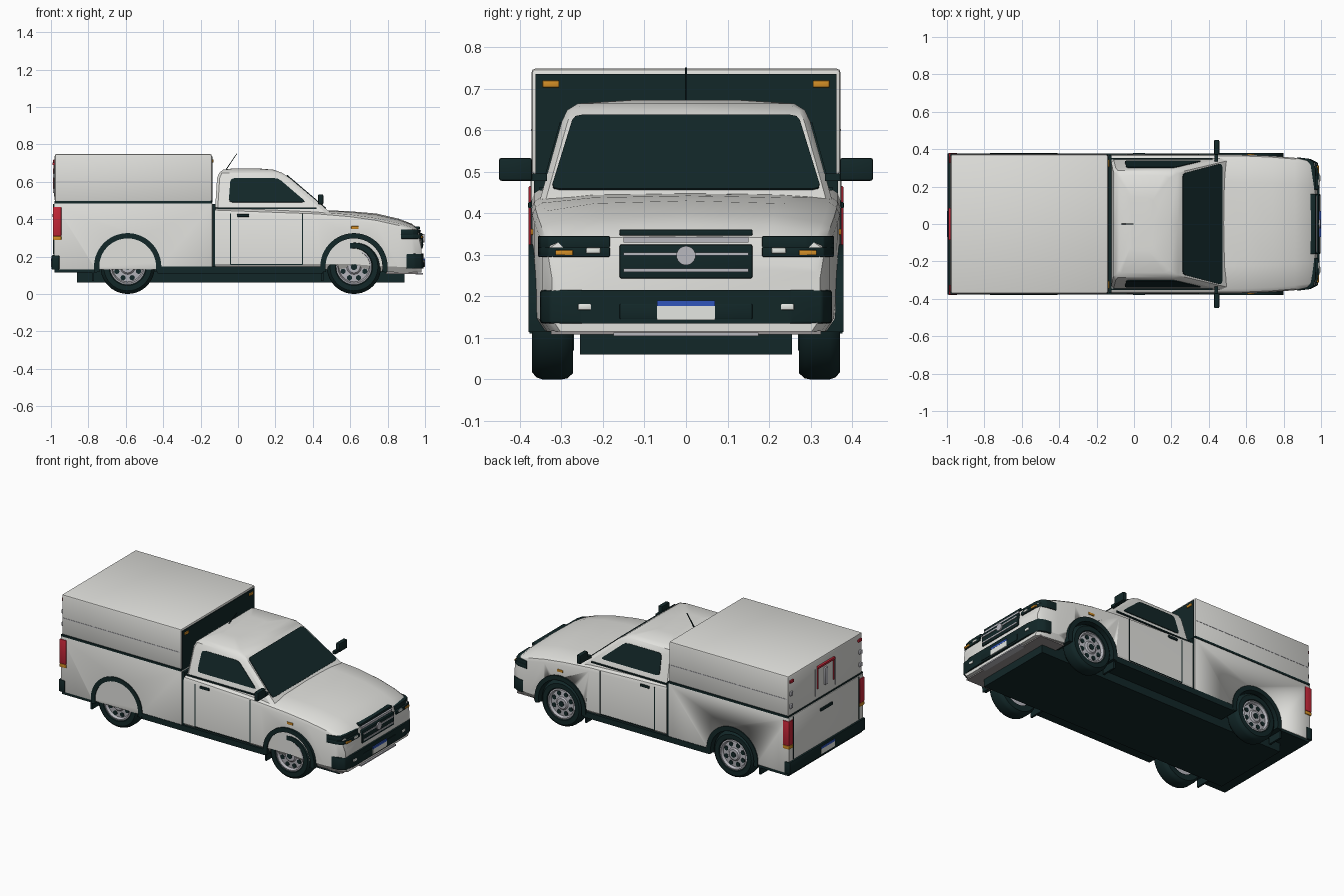
import bpy, bmesh, math
from mathutils import Vector, Matrix

cube = bpy.data.objects.get("Cube")
if cube:
    bpy.data.objects.remove(cube, do_unlink=True)


def material(name, rgb, rough=0.6):
    m = bpy.data.materials.new(name)
    m.use_nodes = True
    m.diffuse_color = (*rgb, 1)
    node = next(n for n in m.node_tree.nodes if n.type == "BSDF_PRINCIPLED")
    node.inputs["Base Color"].default_value = (*rgb, 1)
    node.inputs["Roughness"].default_value = rough
    return m


WHITE = material("white paint", (0.75, 0.75, 0.72))
DARK = material("dark trim", (0.006, 0.02, 0.021))
SILVER = material("silver", (0.48, 0.48, 0.52))
LAMP = material("lamp white", (0.8, 0.82, 0.78))
ORANGE = material("orange lamp", (0.65, 0.27, 0.02))
RED = material("red lamp", (0.55, 0.02, 0.04))
BLUE = material("plate blue", (0.03, 0.09, 0.5))
GREY = material("underbody grey", (0.3, 0.28, 0.28))


def finish(name, bm, mat, mirror=False, bevel=0.0, segments=2):
    if bevel:
        bmesh.ops.bevel(bm, geom=bm.edges[:], offset=bevel, segments=segments,
                        affect="EDGES", profile=0.5)
    if mirror:
        copy = bmesh.ops.duplicate(bm, geom=bm.verts[:] + bm.edges[:] + bm.faces[:])
        for v in copy["geom"]:
            if isinstance(v, bmesh.types.BMVert):
                v.co.y = -v.co.y
    bmesh.ops.recalc_face_normals(bm, faces=bm.faces[:])
    mesh = bpy.data.meshes.new(name)
    bm.to_mesh(mesh)
    bm.free()
    mesh.materials.append(mat)
    ob = bpy.data.objects.new(name, mesh)
    bpy.context.collection.objects.link(ob)
    bpy.ops.object.select_all(action="DESELECT")
    ob.select_set(True)
    bpy.context.view_layer.objects.active = ob
    bpy.ops.object.shade_smooth_by_angle(angle=math.radians(32))
    return ob


def loft(name, mat, rings, closed=False, **kw):
    """Skin matching rings of points; cap the ends unless closed."""
    bm = bmesh.new()
    rows = [[bm.verts.new(p) for p in ring] for ring in rings]
    pairs = list(zip(rows, rows[1:] + rows[:1])) if closed else list(zip(rows, rows[1:]))
    for a, b in pairs:
        for i in range(len(a)):
            j = (i + 1) % len(a)
            bm.faces.new((a[i], a[j], b[j], b[i]))
    if not closed:
        bm.faces.new(rows[0])
        bm.faces.new(rows[-1])
    return finish(name, bm, mat, **kw)


def prism(name, mat, outline, axis, lo, hi, **kw):
    """Extrude a 2D outline along an axis."""
    def place(p, d):
        q = list(p)
        q.insert("xyz".index(axis), d)
        return q
    return loft(name, mat, [[place(p, d) for p in outline] for d in (lo, hi)], **kw)


def box(name, mat, x, y, z, **kw):
    outline = [(x[0], y[0]), (x[1], y[0]), (x[1], y[1]), (x[0], y[1])]
    return prism(name, mat, outline, "z", z[0], z[1], **kw)


def circle(cx, cz, r, n=32, start=0.0, sweep=math.tau):
    return [(cx + r * math.cos(start + sweep * i / n), cz + r * math.sin(start + sweep * i / n))
            for i in range(n)]


def plate(name, mat, corners, normal, radius=0.02, thick=0.006, **kw):
    """Thin rounded panel lying on a slanted surface."""
    pts = [Vector(c) for c in corners]
    n = Vector(normal).normalized() * thick
    ring = []
    for i, p in enumerate(pts):
        a = p + (pts[i - 1] - p).normalized() * radius
        b = p + (pts[(i + 1) % len(pts)] - p).normalized() * radius
        ring += [a, (a + b + 2 * p) / 4, b]
    return loft(name, mat, [[p - n * 0.3 for p in ring], [p + n * 0.7 for p in ring]], **kw)


def cut_arches(ob):
    for wx in WHEELS:
        cutter = prism("arch_cutter", DARK, circle(wx, HUB, 0.176, 48), "y", 0.24, 0.5, mirror=True)
        cutter.hide_render = True
        mod = ob.modifiers.new("arch", "BOOLEAN")
        mod.object, mod.operation, mod.solver = cutter, "DIFFERENCE", "EXACT"
        bpy.context.view_layer.objects.active = ob
        bpy.ops.object.modifier_apply(modifier=mod.name)
        bpy.data.objects.remove(cutter, do_unlink=True)


WHEELS, HUB = (-0.59, 0.62), 0.145

# Front body with bonnet: x, half width, bottom, shoulder height, centre height
stations = [(-0.122, 0.372, 0.13, 0.46, 0.462), (0.42, 0.372, 0.13, 0.44, 0.45),
            (0.60, 0.37, 0.13, 0.425, 0.442), (0.74, 0.364, 0.12, 0.405, 0.43),
            (0.86, 0.354, 0.115, 0.378, 0.402), (0.93, 0.345, 0.115, 0.355, 0.375),
            (0.967, 0.332, 0.115, 0.33, 0.345), (0.982, 0.322, 0.115, 0.27, 0.28)]
rings = []
for x, w, zb, zs, zt in stations:
    half = [(w - 0.02, zb), (w, zb + 0.03), (w, zs - 0.03), (w - 0.007, zs - 0.012), (w - 0.025, zs),
            (w * 0.6, zs + (zt - zs) * 0.75)]
    rings.append([(x, y, z) for y, z in half] + [(x, 0, zt)]
                 + [(x, -y, z) for y, z in reversed(half)])
cut_arches(loft("front_body", WHITE, rings))

# Cargo bed and canopy
cut_arches(box("cargo_bed", WHITE, (-0.985, -0.136), (-0.374, 0.374), (0.13, 0.486), bevel=0.006))
box("canopy", WHITE, (-0.98, -0.14), (-0.372, 0.372), (0.492, 0.748), bevel=0.01)
box("canopy_crease", SILVER, (-0.97, -0.15), (0.368, 0.3735), (0.598, 0.602), mirror=True)
box("canopy_seal", DARK, (-0.98, -0.138), (-0.376, 0.376), (0.483, 0.496))
box("cab_gap", DARK, (-0.14, -0.12), (-0.366, 0.366), (0.14, 0.48))
box("canopy_front_seal", DARK, (-0.146, -0.136), (-0.362, 0.362), (0.49, 0.735))
box("canopy_marker", ORANGE, (-0.142, -0.13), (0.305, 0.345), (0.703, 0.719), mirror=True, bevel=0.002)

# Cab
rings = []
for z, x0, x1, y in [(0.43, -0.124, 0.50, 0.352), (0.62, -0.112, 0.277, 0.299),
                     (0.648, -0.1, 0.235, 0.286), (0.664, -0.08, 0.19, 0.26), (0.672, -0.02, 0.1, 0.14)]:
    c = 0.014
    half = [(x0 + c, y), (x1 - 2 * c, y), (x1, y - c), (x1, 0)]
    rings.append([(x0, 0, z), (x0, y - c, z)] + [(a, b, z) for a, b in half]
                 + [(a, -b, z) for a, b in reversed(half[:3])] + [(x0, -y + c, z)])
loft("cab", WHITE, rings)


def screen(y, z):
    return (0.50 - (z - 0.43) * 1.174, y, z)


def side(x, z):
    return (x, 0.352 - (z - 0.43) * 0.279, z)


plate("windscreen", DARK, [screen(-0.325, 0.456), screen(0.325, 0.456),
                           screen(0.27, 0.634), screen(-0.27, 0.634)], (1, 0, 1.174))
plate("side_window", DARK, [side(-0.05, 0.49), side(0.365, 0.49), side(0.215, 0.618),
                            side(-0.04, 0.618)], (0, 1, 0.279), mirror=True)
box("belt_line", DARK, (-0.12, 0.42), (0.345, 0.353), (0.455, 0.463), mirror=True)
aerial = [(-0.07, 0.66), (-0.064, 0.66), (-0.004, 0.75), (-0.008, 0.75)]
prism("aerial", DARK, aerial, "y", -0.003, 0.003)

# Doors
for x in (-0.04, 0.345):
    box("door_seam", DARK, (x - 0.003, x + 0.003), (0.37, 0.3738), (0.157, 0.43), mirror=True)
box("door_bottom_seam", DARK, (-0.04, 0.345), (0.37, 0.3738), (0.154, 0.159), mirror=True)
box("door_handle", DARK, (-0.005, 0.06), (0.365, 0.38), (0.412, 0.427), mirror=True, bevel=0.003)
box("side_marker", ORANGE, (0.605, 0.645), (0.36, 0.374), (0.348, 0.362), mirror=True, bevel=0.002)
box("mirror", DARK, (0.428, 0.456), (0.37, 0.45), (0.478, 0.533), mirror=True, bevel=0.006)
box("mirror_arm", DARK, (0.43, 0.45), (0.335, 0.38), (0.478, 0.495), mirror=True)

# Underbody, sills and mud flaps
box("chassis", DARK, (-0.86, 0.89), (-0.255, 0.255), (0.06, 0.14))
box("rear_floor", DARK, (-0.98, -0.76), (-0.37, 0.37), (0.115, 0.14))
box("sill", DARK, (-0.43, 0.455), (0.25, 0.377), (0.11, 0.146), mirror=True)
box("front_floor", GREY, (0.79, 0.96), (-0.325, 0.325), (0.108, 0.118))
for x in (-0.775, 0.45):
    box("mud_flap", DARK, (x - 0.006, x + 0.006), (0.27, 0.365), (0.07, 0.16), mirror=True)

# Wheels and arches
tyre = [(0.092, 0.275), (0.13, 0.272), (0.142, 0.285), (0.145, 0.3), (0.145, 0.345),
        (0.14, 0.36), (0.128, 0.37), (0.1, 0.37), (0.092, 0.362)]
rim = [(0.0, 0.29), (0.095, 0.29), (0.095, 0.366), (0.087, 0.368), (0.08, 0.352),
       (0.04, 0.356), (0.032, 0.364), (0.001, 0.366)]
for wx, where in zip(WHEELS, ("rear", "front")):
    def lathe(name, mat, profile, n=40):
        ring = [[(wx + max(r, 0.001) * math.cos(a), y, HUB + max(r, 0.001) * math.sin(a))
                 for r, y in profile] for a in (math.tau * i / n for i in range(n))]
        loft(name, mat, ring, closed=True, mirror=True)
    lathe(where + "_tyres", DARK, tyre)
    lathe(where + "_rims", SILVER, rim)
    for k in range(8):
        a = math.tau * (k + 0.5) / 8
        hole = circle(wx + 0.063 * math.cos(a), HUB + 0.063 * math.sin(a), 0.014, 12)
        prism(where + "_rim_hole", DARK, hole, "y", 0.35, 0.357, mirror=True)
    prism(where + "_hub_cap", DARK, circle(wx, HUB, 0.017, 16), "y", 0.36, 0.369, mirror=True)
    # arch liner: an open band over the wheel, and a closing wall behind it
    start, sweep = math.radians(-10), math.radians(200)
    arc = [circle(wx, HUB, r, 32, start, sweep * 32 / 31) for r in (0.152, 0.18)]
    prism(where + "_arch", DARK, arc[0] + arc[1][::-1], "y", 0.24, 0.379, mirror=True)
    prism(where + "_arch_wall", DARK, circle(wx, HUB, 0.176, 32, start, sweep * 32 / 31),
          "y", 0.235, 0.245, mirror=True)

# Front bumper
nose = [(0.90, 0.352), (0.945, 0.347), (0.983, 0.328), (0.993, 0.25)]
nose += [(x, -y) for x, y in reversed(nose)]
prism("front_bumper", DARK, nose, "z", 0.135, 0.215, bevel=0.006)
box("bumper_intake", DARK, (0.98, 0.996), (-0.16, 0.16), (0.145, 0.182), bevel=0.003)
box("fog_lamp", LAMP, (0.98, 0.997), (0.228, 0.26), (0.167, 0.182), mirror=True, bevel=0.003)
box("lower_strip", SILVER, (0.95, 0.99), (-0.175, 0.175), (0.105, 0.113))
box("front_plate", LAMP, (0.99, 0.999), (-0.07, 0.07), (0.143, 0.177))
box("front_plate_band", BLUE, (0.99, 1.0), (-0.07, 0.07), (0.177, 0.19))

# Grille and headlamps
box("grille", DARK, (0.94, 0.988), (-0.16, 0.16), (0.243, 0.325), bevel=0.005)
for z in (0.263, 0.302):
    box("grille_bar", SILVER, (0.97, 0.992), (-0.15, 0.15), (z - 0.004, z + 0.004))
prism("grille_disc", SILVER, circle(0, 0.298, 0.023, 24), "x", 0.97, 0.996)
box("grille_top_strip", SILVER, (0.93, 0.978), (-0.15, 0.15), (0.329, 0.343))
box("bonnet_edge", DARK, (0.925, 0.972), (-0.16, 0.16), (0.346, 0.361), bevel=0.003)
lamp = [(0.87, 0.357), (0.935, 0.349), (0.972, 0.332), (0.984, 0.29), (0.986, 0.183), (0.93, 0.183)]
prism("headlamp", DARK, lamp, "z", 0.295, 0.318, mirror=True, bevel=0.003)
upper = [(x - 0.012 * (x > 0.94), y) for x, y in lamp]
prism("headlamp_upper", DARK, upper, "z", 0.315, 0.345, mirror=True, bevel=0.003)
box("indicator", ORANGE, (0.96, 0.988), (0.272, 0.314), (0.299, 0.311), mirror=True, bevel=0.002)
box("headlamp_bulb", LAMP, (0.96, 0.989), (0.206, 0.24), (0.303, 0.317), mirror=True, bevel=0.003)

# Tail: lamps, tailgate, bumper and canopy hatch
box("tail_lamp", RED, (-0.99, -0.945), (0.335, 0.379), (0.31, 0.465), mirror=True, bevel=0.003)
box("tail_indicator", ORANGE, (-0.99, -0.945), (0.335, 0.379), (0.288, 0.309), mirror=True, bevel=0.003)
box("rear_bumper", DARK, (-0.997, -0.955), (-0.379, 0.379), (0.13, 0.207), bevel=0.006)
box("rear_plate", LAMP, (-1.0, -0.99), (-0.07, 0.07), (0.145, 0.177))
box("rear_plate_band", BLUE, (-1.0, -0.99), (-0.07, 0.07), (0.177, 0.19))
box("tailgate_seam", DARK, (-0.988, -0.98), (0.326, 0.331), (0.21, 0.48), mirror=True)
box("tailgate_handle", DARK, (-0.993, -0.98), (-0.06, 0.06), (0.41, 0.428), bevel=0.003)
box("hatch_seam", SILVER, (-0.983, -0.975), (0.098, 0.102), (0.52, 0.69), mirror=True)
box("brake_lamp", RED, (-0.993, -0.975), (-0.085, 0.085), (0.69, 0.704), bevel=0.002)
box("hatch_lock", SILVER, (-0.99, -0.975), (-0.012, 0.012), (0.56, 0.67), bevel=0.003)
box("hatch_lock_side", RED, (-0.986, -0.975), (0.076, 0.084), (0.56, 0.69), mirror=True)
for z in (0.54, 0.62):
    box("hatch_hinge", SILVER, (-0.99, -0.975), (0.335, 0.36), (z, z + 0.025), mirror=True, bevel=0.003)
box("rear_marker", RED, (-0.988, -0.975), (0.325, 0.36), (0.7, 0.718), mirror=True, bevel=0.002)
